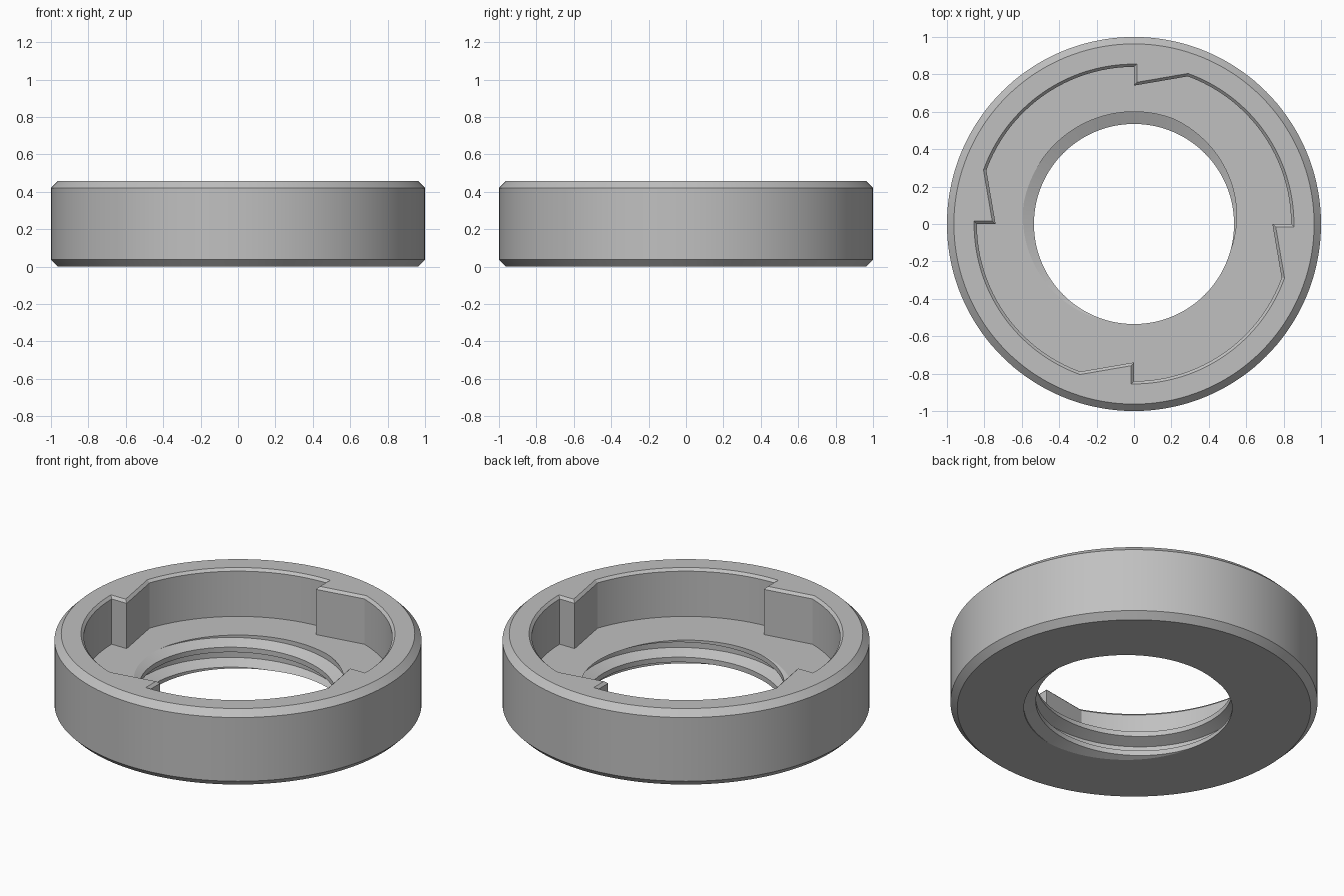
import bpy
import bmesh
from math import sin, cos, tau, radians
from mathutils import Vector, Matrix

if "Cube" in bpy.data.objects:
    bpy.data.objects.remove(bpy.data.objects["Cube"])

SEGMENTS = 144
HEIGHT, FLOOR = 0.457, 0.17      # overall height, pocket floor
EDGE, RIM = 0.037, 0.015         # outer chamfer, pocket rim chamfer
POCKET = 0.84                    # pocket radius
MINOR, MAJOR, PITCH = 0.535, 0.6, 0.12
CREST, ROOT = PITCH * 0.125, PITCH * 0.36   # half widths along the thread

bm = bmesh.new()


def skin(rows, closed):
    """Join neighbouring rows of points with quads."""
    grid = [[bm.verts.new(p) for p in row] for row in rows]
    for a, b in zip(grid, grid[1:]):
        n = len(a)
        for j in range(n if closed else n - 1):
            k = (j + 1) % n
            bm.faces.new((a[j], a[k], b[k], b[j]))


def circle(r, z):
    return [Vector((r * cos(tau * i / SEGMENTS), r * sin(tau * i / SEGMENTS), z))
            for i in range(SEGMENTS)]


def at_height(points, z):
    return [Vector((p.x, p.y, z)) for p in points]


def offset(points, d):
    """Move a counter-clockwise outline outwards with mitred corners."""
    out = []
    for i, p in enumerate(points):
        e1 = (p - points[i - 1]).normalized()
        e2 = (points[(i + 1) % len(points)] - p).normalized()
        n1, n2 = Vector((e1.y, -e1.x, 0)), Vector((e2.y, -e2.x, 0))
        out.append(p + (n1 + n2) * d / (1 + n1.dot(n2)))
    return out


# Outer wall with chamfered edges
skin([circle(1 - EDGE, 0), circle(1, EDGE),
      circle(1, HEIGHT - EDGE), circle(1 - EDGE, HEIGHT)], True)

# Ratchet pocket: a ramp, a radial step and an arc, repeated four times
quarter = [Vector((0, 0.74, 0))]
quarter += [Vector((POCKET * cos(radians(a)), POCKET * sin(radians(a)), 0))
            for a in range(90, 161, 2)]
outline = []
for k in range(4):
    turn = Matrix.Rotation(k * tau / 4, 3, 'Z')
    outline += [turn @ p for p in quarter]
skin([at_height(outline, FLOOR), at_height(outline, HEIGHT - RIM),
      at_height(offset(outline, RIM), HEIGHT)], True)


# Threaded bore: a helical ridge trimmed by the floor and the base
def thread_column(angle):
    base = FLOOR + PITCH * (angle + radians(60)) / tau
    column = []
    for k in range(-4, 2):
        for step in (-ROOT, -CREST, CREST, ROOT):
            z = min(max(base + k * PITCH + step, 0), FLOOR)
            d = abs((z - base + PITCH / 2) % PITCH - PITCH / 2)
            t = min(max((d - CREST) / (ROOT - CREST), 0), 1)
            r = MINOR + (MAJOR - MINOR) * t
            column.append(Vector((r * cos(angle), r * sin(angle), z)))
    return column


skin([thread_column(tau * i / SEGMENTS) for i in range(SEGMENTS + 1)], False)
bmesh.ops.remove_doubles(bm, verts=bm.verts, dist=0.00002)

# Flat base, pocket floor and top face fill the open rings
for z in (0, FLOOR, HEIGHT):
    ring = [e for e in bm.edges if e.is_boundary
            and all(abs(v.co.z - z) < 0.0001 for v in e.verts)]
    bmesh.ops.triangle_fill(bm, edges=ring, use_beauty=True, normal=(0, 0, 1))
bmesh.ops.recalc_face_normals(bm, faces=bm.faces)

mesh = bpy.data.meshes.new("ratchet_ring")
bm.to_mesh(mesh)
bm.free()
ring_object = bpy.data.objects.new("ratchet_ring", mesh)
bpy.context.collection.objects.link(ring_object)

# Plain grey finish
grey = bpy.data.materials.new("light_grey")
grey.use_nodes = True
colour = (0.53, 0.53, 0.53, 1)
grey.diffuse_color = colour
grey.node_tree.nodes["Principled BSDF"].inputs["Base Color"].default_value = colour
mesh.materials.append(grey)

bpy.ops.object.select_all(action='DESELECT')
ring_object.select_set(True)
bpy.context.view_layer.objects.active = ring_object
bpy.ops.object.shade_smooth_by_angle(angle=radians(20))
